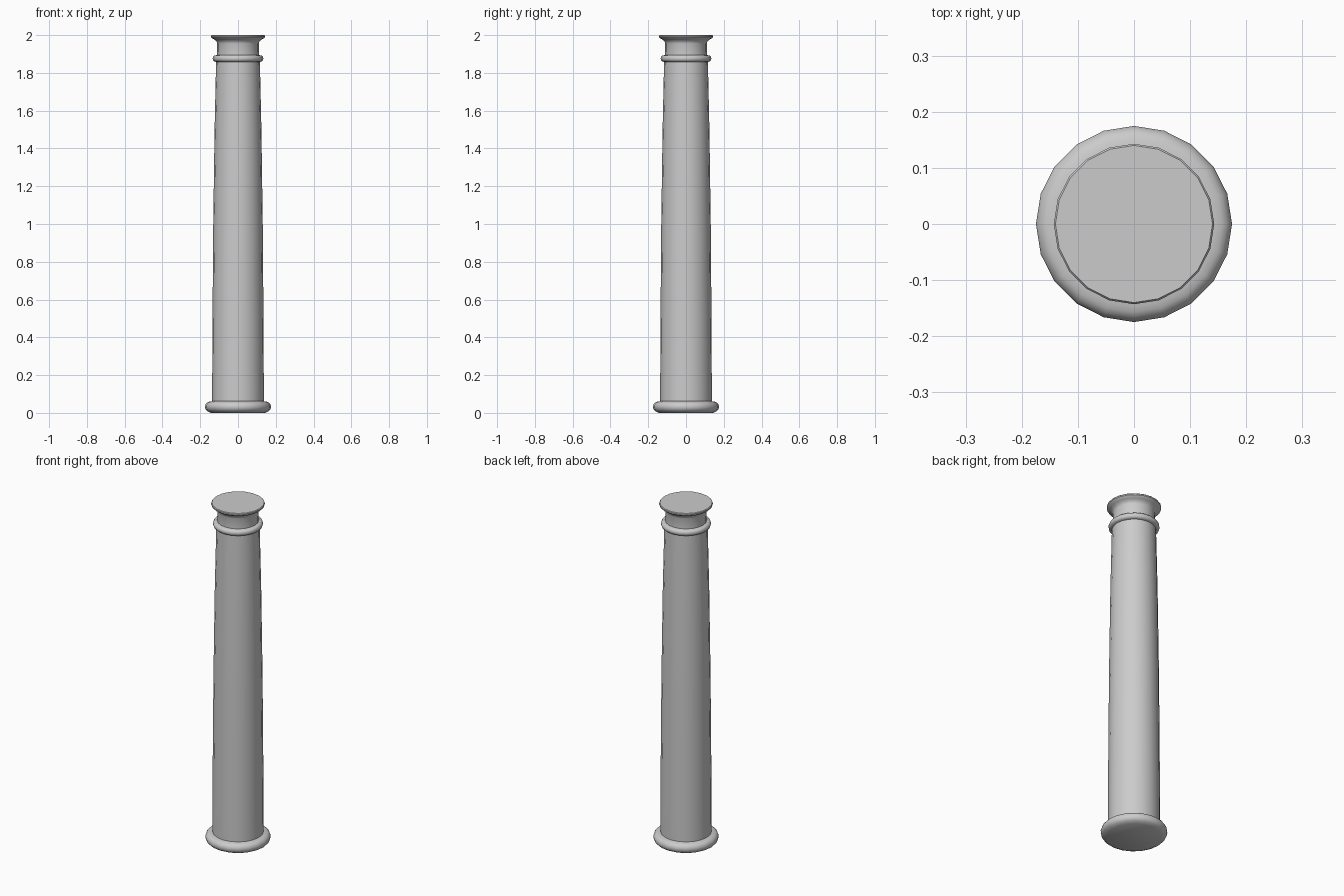
import bpy, bmesh
from math import cos, sin, pi, radians

if "Cube" in bpy.data.objects:
    bpy.data.objects.remove(bpy.data.objects["Cube"])

SIDES = 20


def bead(radius, bulge, z, half_height, start=-90, end=90, steps=8):
    """Half-round moulding profile, from bottom to top."""
    angles = [radians(start + (end - start) * i / steps) for i in range(steps + 1)]
    return [(radius + bulge * cos(a), z + half_height * sin(a)) for a in angles]


def turned(name, profile, cap_bottom=False, cap_top=False):
    """Turn a (radius, height) profile around the z axis."""
    bm = bmesh.new()
    rings = [[bm.verts.new((r * cos(2 * pi * i / SIDES), r * sin(2 * pi * i / SIDES), z))
              for i in range(SIDES)] for r, z in profile]
    for low, high in zip(rings, rings[1:]):
        for i in range(SIDES):
            j = (i + 1) % SIDES
            bm.faces.new((low[i], low[j], high[j], high[i]))
    if cap_bottom:
        bm.faces.new(rings[0][::-1])
    if cap_top:
        bm.faces.new(rings[-1])
    mesh = bpy.data.meshes.new(name)
    bm.to_mesh(mesh)
    bm.free()
    obj = bpy.data.objects.new(name, mesh)
    bpy.context.collection.objects.link(obj)
    bpy.ops.object.select_all(action='DESELECT')
    obj.select_set(True)
    bpy.context.view_layer.objects.active = obj
    bpy.ops.object.shade_smooth_by_angle(angle=radians(35))
    return obj


# Rounded foot moulding
turned("base", [(0.145, 0.0)] + bead(0.147, 0.028, 0.032, 0.028, -75, 90) + [(0.137, 0.062)],
       cap_bottom=True)

# Tapering shaft with a slight swell
turned("shaft", [(0.137, 0.062), (0.135, 0.5), (0.131, 1.0), (0.124, 1.5), (0.116, 1.858)])

# Ring below the capital
turned("collar", [(0.116, 1.858)] + bead(0.119, 0.015, 1.876, 0.017) + [(0.111, 1.895)])

# Neck flaring out to the flat top
turned("capital", [(0.111, 1.895), (0.110, 1.955), (0.114, 1.967), (0.126, 1.977),
                   (0.138, 1.983), (0.143, 1.989), (0.143, 1.996), (0.140, 2.0)],
       cap_top=True)
